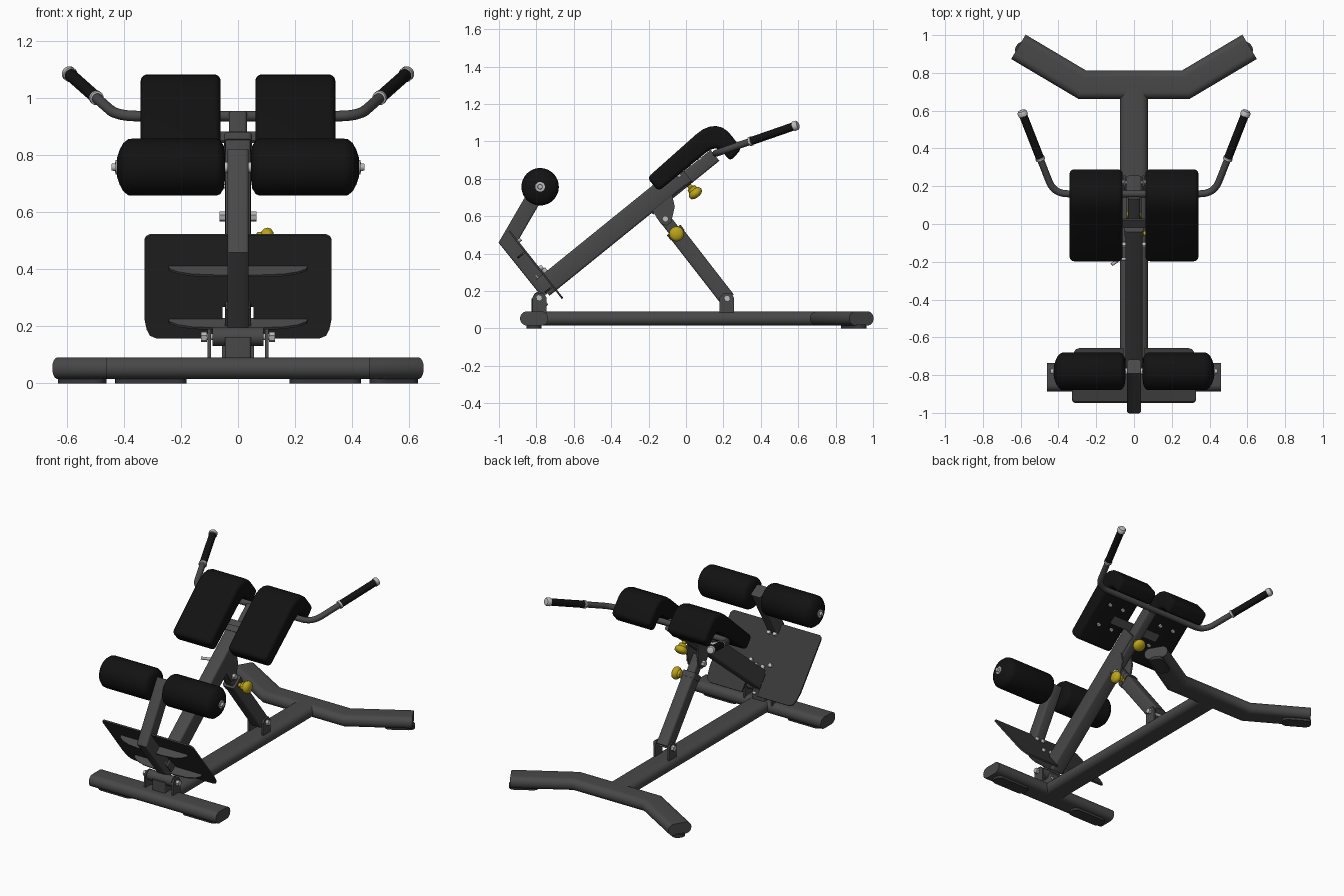
import bpy, bmesh
from math import sin, cos, pi, radians
from mathutils import Vector as V

if "Cube" in bpy.data.objects:
    bpy.data.objects.remove(bpy.data.objects["Cube"])


def material(name, c):
    m = bpy.data.materials.new(name)
    m.diffuse_color = (*c, 1)
    m.use_nodes = True
    m.node_tree.nodes["Principled BSDF"].inputs["Base Color"].default_value = m.diffuse_color
    return m


FRAME = material("dark_grey_paint", (0.065, 0.065, 0.065))
PLATE = material("plate_grey", (0.04, 0.04, 0.04))
BLACK = material("black_vinyl", (0.006, 0.006, 0.006))
STEEL = material("bright_steel", (0.5, 0.5, 0.5))
YELLOW = material("yellow_plastic", (0.5, 0.37, 0.01))
X, Y, Z = V((1, 0, 0)), V((0, 1, 0)), V((0, 0, 1))


def finish(name, bm, mat):
    bmesh.ops.recalc_face_normals(bm, faces=bm.faces)
    me = bpy.data.meshes.new(name)
    bm.to_mesh(me)
    bm.free()
    me.materials.append(mat)
    me.shade_smooth()
    me.set_sharp_from_angle(angle=radians(38))
    ob = bpy.data.objects.new(name, me)
    bpy.context.collection.objects.link(ob)
    return ob


def skin(name, rings, mat):
    """Bridge equal rings of points and cap both ends."""
    bm = bmesh.new()
    vs = [[bm.verts.new(p) for p in r] for r in rings]
    n = len(vs[0])
    for a, b in zip(vs, vs[1:]):
        for i in range(n):
            bm.faces.new((a[i], a[(i + 1) % n], b[(i + 1) % n], b[i]))
    bm.faces.new(vs[0])
    bm.faces.new(vs[-1])
    return finish(name, bm, mat)


def rounded(w, h, r, seg=6):
    """Rounded rectangle outline."""
    pts = []
    for k, (sx, sy) in enumerate(((1, 1), (-1, 1), (-1, -1), (1, -1))):
        for i in range(seg + 1):
            a = (k + i / seg) * pi / 2
            pts.append((sx * (w / 2 - r) + r * cos(a), sy * (h / 2 - r) + r * sin(a)))
    return pts


def sweep(name, path, section, n, mat=FRAME):
    """Sweep a section along a planar path with mitred corners; n is the plane normal."""
    path, n = [V(p) for p in path], V(n).normalized()
    rings = []
    for i, p in enumerate(path):
        d0 = (p - path[max(i - 1, 0)]).normalized()
        d1 = (path[min(i + 1, len(path) - 1)] - p).normalized()
        t = (d0 + d1).normalized()
        k = t.dot(d1 if d1.length else d0)
        side = n.cross(t) / k
        rings.append([p + side * a + n * b for a, b in section])
    return skin(name, rings, mat)


def lathe(name, o, axis, prof, mat, seg=32):
    """Revolve (distance along axis, radius) pairs."""
    o, d = V(o), V(axis).normalized()
    u = d.orthogonal().normalized()
    w = d.cross(u)
    rings = [[o + d * t + (u * cos(2 * pi * i / seg) + w * sin(2 * pi * i / seg)) * r
              for i in range(seg)] for t, r in prof]
    return skin(name, rings, mat)


def rod(name, p, q, r, mat=STEEL, seg=20):
    d = V(q) - V(p)
    return lathe(name, p, d, [(0, r), (d.length, r)], mat, seg)


def prism(name, pts, o, u, v, d0, d1, mat=FRAME, bevel=0.0, seg=2):
    """Extrude a flat outline along u x v from d0 to d1, optionally rounding edges."""
    o, u, v = V(o), V(u).normalized(), V(v).normalized()
    n = u.cross(v)
    ob_pts = [o + u * a + v * b for a, b in pts]
    bm = bmesh.new()
    lo = [bm.verts.new(p + n * d0) for p in ob_pts]
    hi = [bm.verts.new(p + n * d1) for p in ob_pts]
    bm.faces.new(lo)
    bm.faces.new(hi)
    for i in range(len(lo)):
        j = (i + 1) % len(lo)
        bm.faces.new((lo[i], lo[j], hi[j], hi[i]))
    if bevel:
        bmesh.ops.recalc_face_normals(bm, faces=bm.faces)
        edges = [e for e in bm.edges if e.calc_face_angle() > 0.8]
        bmesh.ops.bevel(bm, geom=edges, offset=bevel, segments=seg, profile=0.5,
                        affect='EDGES', clamp_overlap=True)
    return finish(name, bm, mat)


SIDES = (("left", -1), ("right", 1))
circle = lambda r, n=20: [(r * cos(2 * pi * i / n), r * sin(2 * pi * i / n)) for i in range(n)]

# Base: flat oval tubes and rubber feet
oval = rounded(0.15, 0.075, 0.036, 8)
sweep("base_front_bar", [(-0.46, -0.812, 0.053), (0.46, -0.812, 0.053)], oval, Z)
sweep("base_spine", [(0, -0.78, 0.053), (0, 0.72, 0.053)], oval, Z)
sweep("base_rear_bar", [(-0.612, 0.938, 0.053), (-0.275, 0.738, 0.053),
                        (0.275, 0.738, 0.053), (0.612, 0.938, 0.053)], oval, Z)
for side, s in SIDES:
    prism(f"front_foot_{side}", rounded(0.25, 0.08, 0.035), (s * 0.305, -0.812, 0),
          X, Y, 0, 0.022, PLATE)
    prism(f"rear_foot_{side}", rounded(0.18, 0.08, 0.035), (s * 0.545, 0.897, 0),
          (1, s * 0.6, 0), (-s * 0.6, 1, 0), 0, 0.022, PLATE)

# Inclined main beam and telescoping inner beam
ALONG, DOWN = V((0, 0.777, 0.629)), V((0, 0.629, -0.777))
sweep("main_beam", [(0, -0.765, 0.218), (0, -0.01, 0.829)], rounded(0.112, 0.09, 0.012, 3), X)
sweep("inner_beam", [(0, -0.2, 0.638), (0, 0.155, 0.925)], rounded(0.075, 0.062, 0.01, 3), X)
sweep("beam_collar", [(0, -0.035, 0.809), (0, -0.005, 0.833)], rounded(0.12, 0.098, 0.014, 3), X)

# Rear support strut with top and bottom brackets
sweep("strut_outer", [(0, 0.222, 0.155), (0, -0.06, 0.518)], rounded(0.085, 0.08, 0.012, 3), X)
sweep("strut_inner", [(0, -0.02, 0.466), (0, -0.135, 0.614)], rounded(0.062, 0.058, 0.01, 3), X)
sweep("strut_collar", [(0, -0.045, 0.499), (0, -0.066, 0.526)], rounded(0.092, 0.088, 0.014, 3), X)
for side, s in SIDES:
    prism(f"strut_top_bracket_{side}", [(-0.2, 0.66), (-0.08, 0.74), (-0.06, 0.65), (-0.08, 0.565),
                                        (-0.105, 0.55), (-0.135, 0.56)],
          (s * 0.038, 0, 0), Y, Z, -0.005, 0.005)
    prism(f"strut_foot_bracket_{side}", [(0.18, 0.07), (0.256, 0.07), (0.256, 0.165), (0.24, 0.188),
                                         (0.2, 0.188), (0.18, 0.165)],
          (s * 0.05, 0, 0), Y, Z, -0.006, 0.006)
for name, y, z, w in (("strut_top", -0.11, 0.585, 0.05), ("strut_foot", 0.22, 0.16, 0.06),
                      ("beam_pivot", -0.785, 0.163, 0.115)):
    rod(f"{name}_bolt", (-w, y, z), (w, y, z), 0.011)
    for side, s in SIDES:
        rod(f"{name}_nut_{side}", (s * (w - 0.006), y, z), (s * (w + 0.014), y, z), 0.018, STEEL, 6)

# Adjustment knobs and locking lever
knob = [(0, 0.012), (0.02, 0.013), (0.025, 0.024), (0.04, 0.026), (0.05, 0.037),
        (0.062, 0.04), (0.074, 0.036), (0.082, 0.024), (0.085, 0.008)]
lathe("beam_knob", (0, 0.012, 0.77), DOWN, knob, YELLOW)
rod("beam_knob_stem", (0, -0.01, 0.797), (0, 0.015, 0.766), 0.016)
lathe("strut_knob", (0.042, -0.05, 0.505), X, knob, YELLOW)
rod("lever_pin", (0.03, -0.185, 0.69), (-0.07, -0.185, 0.69), 0.008)
rod("lever_handle", (-0.068, -0.18, 0.692), (-0.118, -0.215, 0.7), 0.009)

# Front pivot bracket on the base
rod("pivot_tube", (-0.09, -0.785, 0.163), (0.09, -0.785, 0.163), 0.033, FRAME, 28)
prism("pivot_pedestal", rounded(0.09, 0.08, 0.008), (0, -0.785, 0.07), X, Y, 0, 0.09)
for side, s in SIDES:
    prism(f"pivot_ear_{side}", [(-0.822, 0.06), (-0.745, 0.06), (-0.745, 0.165), (-0.765, 0.19),
                                (-0.805, 0.19), (-0.822, 0.165)],
          (s * 0.1, 0, 0), Y, Z, -0.006, 0.006)

# Foot plate, notched around the beam, with stiffening fins underneath
O, PV = V((0, -0.66, 0.16)), V((0, -0.62, 0.784)).normalized()
PN = X.cross(PV)
half = [(0.055, 0.14), (0.055, 0), (0.285, 0), (0.308, 0.012), (0.32, 0.04), (0.328, 0.09),
        (0.328, 0.435), (0.322, 0.45), (0.308, 0.459)]
prism("foot_plate", half + [(-a, b) for a, b in reversed(half)], O, X, PV, -0.005, 0.005, PLATE)
fin = [(0.245, 0), (0.24, 0.02), (0.21, 0.038), (0.16, 0.05), (0.08, 0.055)]
for name, v in (("lower", 0.083), ("upper", 0.319)):
    prism(f"foot_plate_fin_{name}", fin + [(-a, b) for a, b in reversed(fin)],
          O + PV * v, X, PN, -0.005, 0.005)
for i, (x, v) in enumerate(((-0.022, 0.39), (0.022, 0.39), (-0.07, 0.2), (0.07, 0.2))):
    p = O + PV * v + X * x
    rod(f"foot_plate_bolt_{i}", p, p - PN * 0.022, 0.013, STEEL, 12)

# Cranked arm carrying the leg rollers
sweep("roller_arm", [(0, -0.735, 0.192), (0, -0.951, 0.462), (0, -0.755, 0.8)],
      rounded(0.085, 0.075, 0.012, 3), X)
for i, (x, v) in enumerate(((-0.025, 0.07), (0.025, 0.07), (-0.025, 0.035), (0.025, 0.035))):
    p = O + PV * v + X * x + PN * 0.08
    rod(f"arm_bolt_{i}", p, p + PN * 0.025, 0.014, STEEL, 12)
for i, y in enumerate((-0.755, -0.715)):
    p = V((0, y, 0.218 + (y + 0.765) * 0.81)) - DOWN * 0.055
    for side, s in SIDES:
        rod(f"beam_clamp_bolt_{i}_{side}", p + X * s * 0.025, p + X * s * 0.025 - DOWN * 0.022,
            0.013, STEEL, 12)

# Leg rollers on a common axle
C = V((0, -0.78, 0.757))
rod("roller_axle", C - X * 0.43, C + X * 0.43, 0.018)
roller = [(0.045, 0.04), (0.05, 0.075), (0.062, 0.094), (0.075, 0.1), (0.37, 0.1), (0.385, 0.098),
          (0.402, 0.084), (0.414, 0.062), (0.423, 0.035), (0.424, 0.02)]
for side, s in SIDES:
    lathe(f"leg_roller_{side}", C, X * s, roller, BLACK, 48)
    lathe(f"roller_cap_{side}", C, X * s, [(0.42, 0.026), (0.429, 0.026), (0.43, 0.014),
                                           (0.443, 0.012)], STEEL, 20)

# Hip pads with a rolled-over top, and their mounting screws
pad = [(-0.207, 0.805), (0.055, 1.038), (0.09, 1.064), (0.125, 1.078), (0.16, 1.082), (0.195, 1.073),
       (0.225, 1.052), (0.25, 1.022), (0.298, 0.96), (0.237, 0.893), (0.205, 0.932), (0.185, 0.953),
       (0.16, 0.963), (0.135, 0.957), (0.11, 0.942), (-0.147, 0.733)]
for side, s in SIDES:
    prism(f"hip_pad_{side}", pad, (s * 0.201, 0, 0), Y, Z, -0.14, 0.14, BLACK, 0.024, 5)
    for i, (dx, y) in enumerate(((-0.05, 0.07), (0.05, 0.07), (-0.05, -0.04), (0.05, -0.04))):
        p = V((s * 0.2 + dx, y, 0.853 + y * 0.813))
        rod(f"pad_screw_{side}_{i}", p, p + DOWN * 0.012, 0.011, STEEL, 12)
prism("pad_cross_plate", rounded(0.36, 0.05, 0.01), V((0, 0.005, 0.862)), X, ALONG, -0.006, 0.006)

# Handlebar: one bent tube with filleted corners
K, H = V((0.424, 0.16, 0.936)), V((0.176, 0.45, 0.156)) / 0.45
Hn = H.normalized()
A, B = K - X * 0.075, K + Hn * 0.075
arc = [A * (1 - t) ** 2 + K * 2 * t * (1 - t) + B * t * t for t in (i / 10 for i in range(11))]
right = arc + [K + H * 0.43]
left = [V((-p.x, p.y, p.z)) for p in reversed(right)]
sweep("handlebar", left + right, circle(0.0185), X.cross(H))
for side, s in SIDES:
    d = V((Hn.x * s, Hn.y, Hn.z))
    g = V((K.x * s, K.y, K.z)) + d * (0.185 / Hn.y)
    lathe(f"grip_collar_{side}", g, d, [(-0.008, 0.022), (-0.006, 0.025), (0.006, 0.025),
                                        (0.008, 0.022)], STEEL)
    lathe(f"hand_grip_{side}", g, d, [(0.006, 0.022), (0.262, 0.022)], BLACK)
    lathe(f"grip_end_cap_{side}", g, d, [(0.258, 0.023), (0.26, 0.026), (0.278, 0.026),
                                         (0.286, 0.02), (0.288, 0.01)], STEEL)
